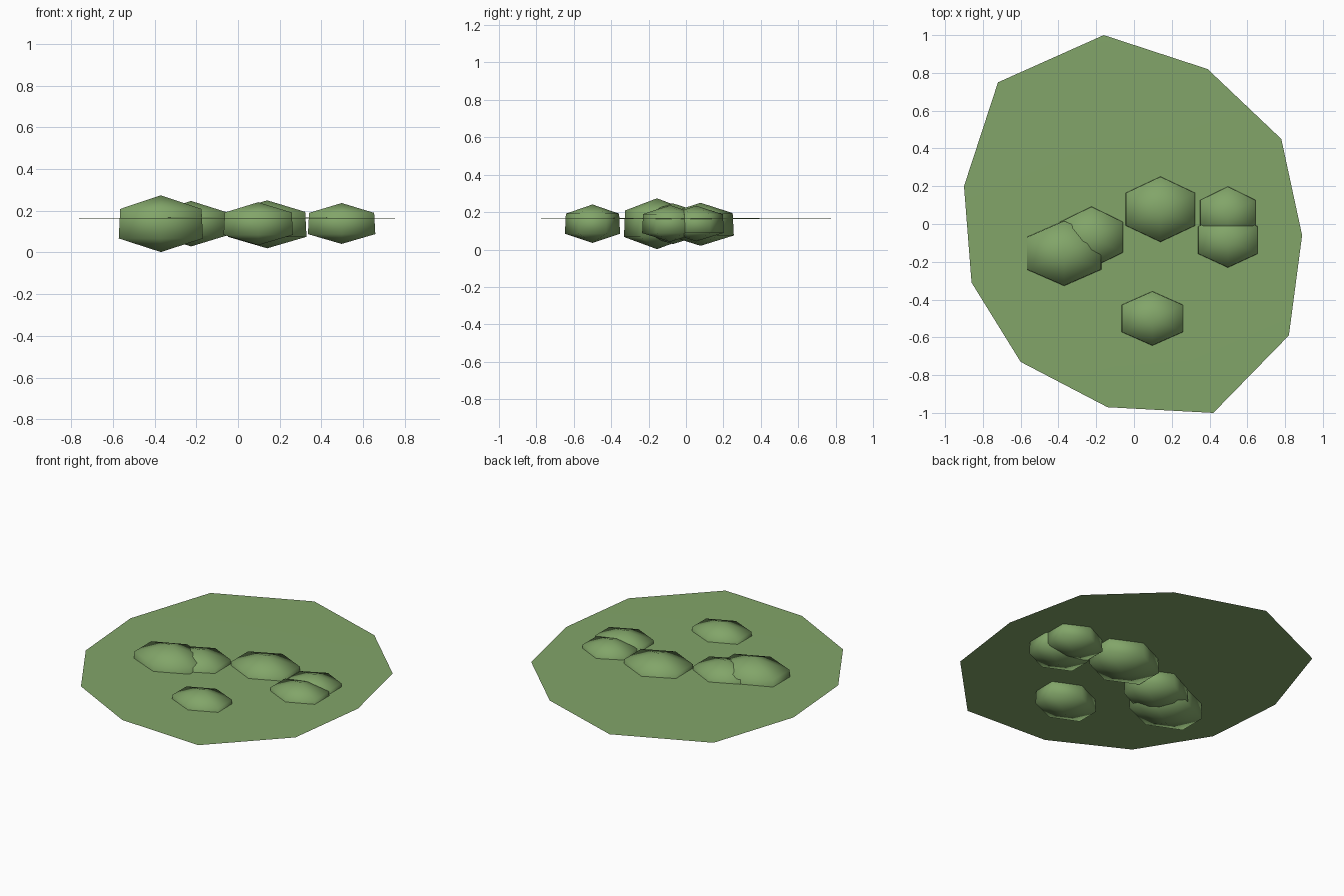
import bpy, bmesh, math

if "Cube" in bpy.data.objects:
    bpy.data.objects.remove(bpy.data.objects["Cube"])

green = bpy.data.materials.new("leaf_green")
green.diffuse_color = (0.223, 0.376, 0.141, 1)
green.use_nodes = True
green.node_tree.nodes["Principled BSDF"].inputs["Base Color"].default_value = green.diffuse_color


def finish(name, bm, smooth):
    mesh = bpy.data.meshes.new(name)
    bm.to_mesh(mesh)
    bm.free()
    mesh.materials.append(green)
    for p in mesh.polygons:
        p.use_smooth = smooth
    obj = bpy.data.objects.new(name, mesh)
    bpy.context.collection.objects.link(obj)
    return obj


# Thin, slightly domed leaf sheet: an uneven outline fanned to a centre point
outline = [(-0.16, 1.0), (-0.72, 0.75), (-0.90, 0.20), (-0.86, -0.31),
           (-0.60, -0.73), (-0.14, -0.97), (0.42, -1.0), (0.82, -0.59),
           (0.89, -0.06), (0.78, 0.45), (0.39, 0.82)]
bm = bmesh.new()
rim = [bm.verts.new((x, y, 0.163)) for x, y in outline]
centre = bm.verts.new((0, 0, 0.170))
for i, v in enumerate(rim):
    bm.faces.new((centre, v, rim[(i + 1) % len(rim)]))
finish("leaf_sheet", bm, True)


# Flattened six-sided clumps: two rings between a top and a bottom point
def clump(name, x, y, z, hx, hy, hz):
    bm = bmesh.new()
    top = bm.verts.new((x, y, z + hz))
    bottom = bm.verts.new((x, y, z - hz))
    rings = []
    for side, grow in ((1, 0.975), (-1, 1.01)):
        ring = []
        for i in range(6):
            a = math.radians(90 + 60 * i)
            ring.append(bm.verts.new((
                x + hx * grow * math.cos(a) / math.cos(math.radians(30)),
                y + hy * grow * math.sin(a),
                z + side * hz * 0.52)))
        rings.append(ring)
    up, low = rings
    for i in range(6):
        j = (i + 1) % 6
        bm.faces.new((top, up[i], up[j]))
        bm.faces.new((up[i], low[i], low[j], up[j]))
        bm.faces.new((bottom, low[j], low[i]))
    return finish(name, bm, True)


clump("clump_large", -0.37, -0.155, 0.138, 0.200, 0.175, 0.136)
clump("clump_left_back", -0.225, -0.07, 0.138, 0.170, 0.165, 0.109)
clump("clump_centre", 0.14, 0.078, 0.135, 0.187, 0.176, 0.115)
clump("clump_right_front", 0.497, -0.085, 0.139, 0.160, 0.148, 0.098)
clump("clump_right_back", 0.497, 0.055, 0.139, 0.149, 0.146, 0.095)
clump("clump_front", 0.097, -0.50, 0.138, 0.165, 0.146, 0.103)
